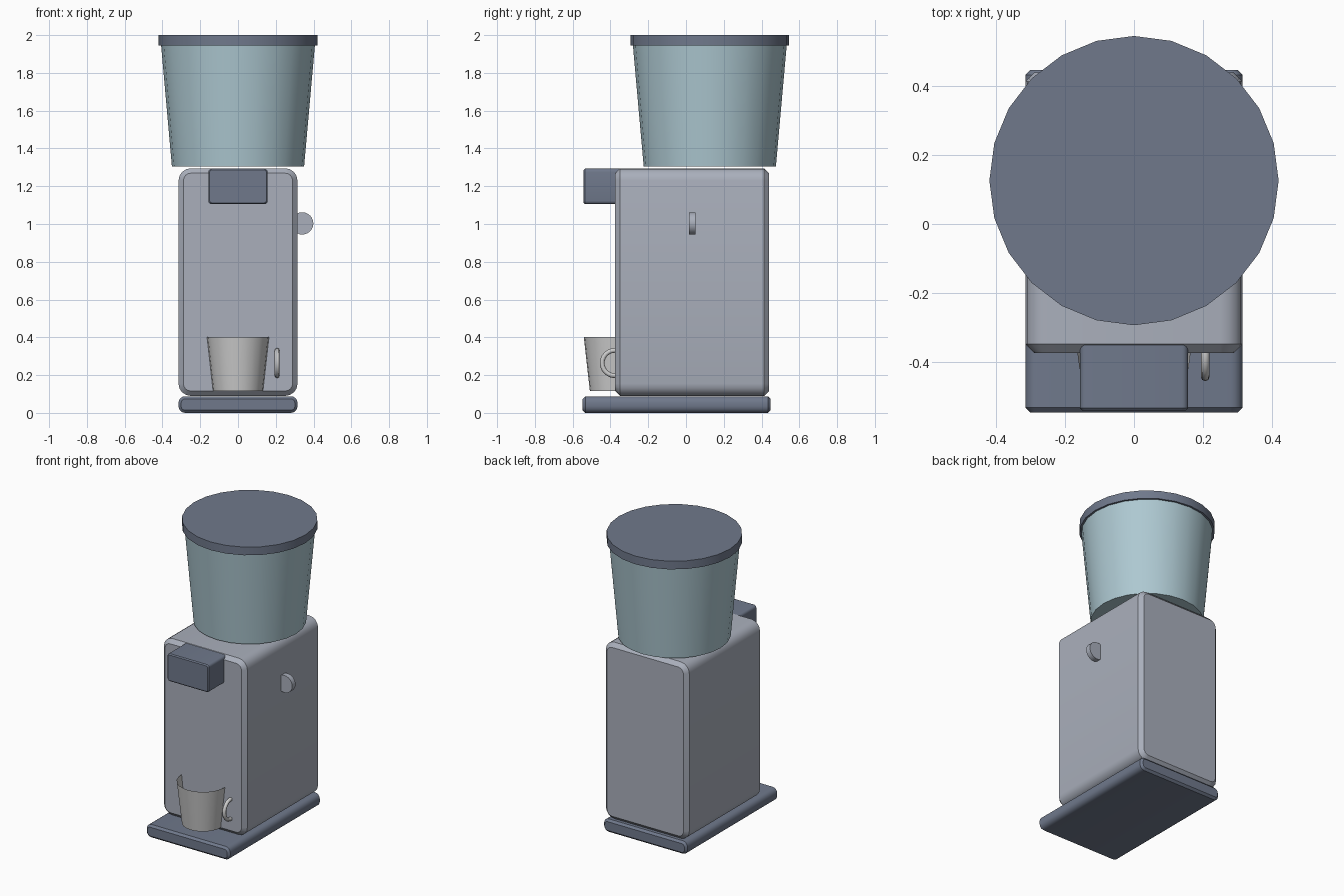
import bpy, bmesh, math
from mathutils import Matrix

if "Cube" in bpy.data.objects:
    bpy.data.objects.remove(bpy.data.objects["Cube"])


def material(name, rgb):
    m = bpy.data.materials.new(name)
    m.diffuse_color = (*rgb, 1)
    m.use_nodes = True
    m.node_tree.nodes["Principled BSDF"].inputs["Base Color"].default_value = m.diffuse_color
    return m


BODY = material("body_grey", (0.40, 0.43, 0.50))
DARK = material("dark_slate", (0.16, 0.19, 0.26))
GLASS = material("hopper_tint", (0.42, 0.58, 0.64))


def finish(name, bm, mat=None, smooth=True):
    bmesh.ops.recalc_face_normals(bm, faces=bm.faces)
    mesh = bpy.data.meshes.new(name)
    bm.to_mesh(mesh)
    bm.free()
    ob = bpy.data.objects.new(name, mesh)
    bpy.context.collection.objects.link(ob)
    if mat:
        mesh.materials.append(mat)
    if smooth:
        bpy.ops.object.select_all(action='DESELECT')
        ob.select_set(True)
        bpy.context.view_layer.objects.active = ob
        bpy.ops.object.shade_smooth_by_angle(angle=math.radians(30))
    return ob


def rounded_block(name, hx, y0, y1, z0, z1, radius, chamfer, mat, seg=4):
    """Rounded x-z outline extruded along y, with chamfered ends."""
    bm = bmesh.new()
    rings = []
    for y, d in ((y0, chamfer), (y0 + chamfer, 0), (y1 - chamfer, 0), (y1, chamfer)):
        r = radius - d
        corners = ((hx - radius, z1 - radius), (radius - hx, z1 - radius),
                   (radius - hx, z0 + radius), (hx - radius, z0 + radius))
        ring = []
        for q, (cx, cz) in enumerate(corners):
            for i in range(seg + 1):
                a = (q + i / seg) * math.pi / 2
                ring.append(bm.verts.new((cx + r * math.cos(a), y, cz + r * math.sin(a))))
        rings.append(ring)
    n = len(rings[0])
    for a, b in zip(rings, rings[1:]):
        for i in range(n):
            j = (i + 1) % n
            bm.faces.new((a[i], a[j], b[j], b[i]))
    bm.faces.new(rings[0])
    bm.faces.new(rings[-1])
    return finish(name, bm, mat)


def cone(name, loc, r1, r2, depth, mat=None, rot=None, open_top=False, seg=24):
    bm = bmesh.new()
    bmesh.ops.create_cone(bm, cap_ends=True, segments=seg, radius1=r1, radius2=r2, depth=depth)
    if open_top:
        top = [f for f in bm.faces if f.normal.z > 0.9]
        bmesh.ops.delete(bm, geom=top, context='FACES_ONLY')
    m = Matrix.Translation(loc)
    bm.transform(m @ rot if rot else m)
    return finish(name, bm, mat)


# Housing, base plate and grounds spout
rounded_block("housing", 0.315, -0.375, 0.44, 0.09, 1.295, 0.065, 0.026, BODY)
rounded_block("base_plate", 0.315, -0.547, 0.447, 0.0, 0.088, 0.035, 0.014, DARK)
rounded_block("spout", 0.157, -0.542, -0.345, 1.105, 1.293, 0.018, 0.007, DARK)

# Bean hopper with lid
cone("hopper", (0, 0.126, 1.625), 0.35, 0.407, 0.64, GLASS)
cone("hopper_lid", (0, 0.126, 1.972), 0.42, 0.42, 0.056, DARK)

# Dial on the right side
cone("side_dial", (0.34, 0.033, 1.003), 0.059, 0.059, 0.036, BODY,
     Matrix.Rotation(math.pi / 2, 4, 'X'))

# Cup, open at the top
cone("cup", (0, -0.377, 0.258), 0.132, 0.164, 0.285, open_top=True)

# Cup handle
bpy.ops.mesh.primitive_torus_add(
    location=(0.207, -0.377, 0.264), rotation=(0, math.pi / 2, 0),
    major_segments=24, minor_segments=8, major_radius=0.067, minor_radius=0.0125)
handle = bpy.context.object
handle.name = "cup_handle"
bpy.ops.object.shade_smooth_by_angle(angle=math.radians(50))
